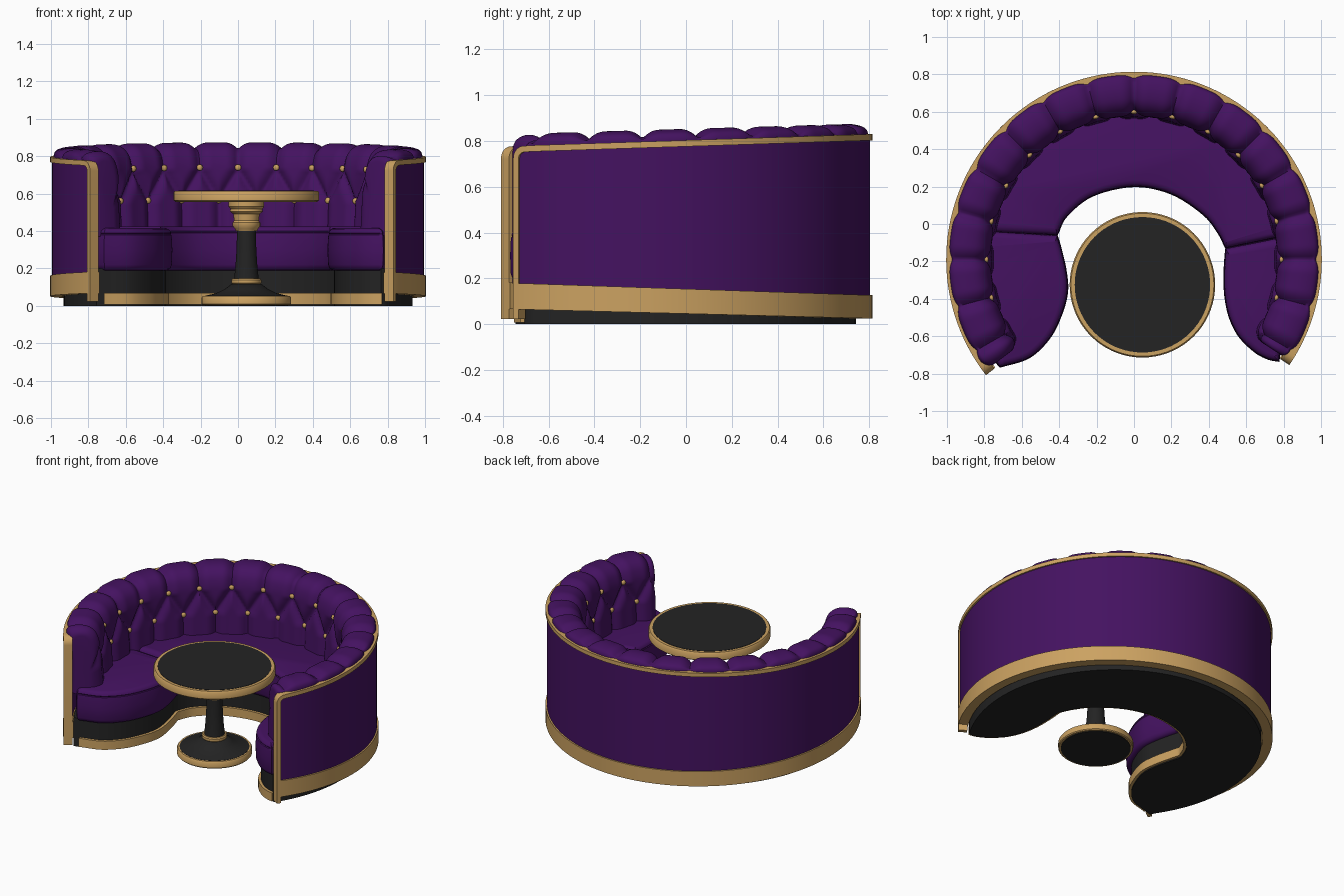
import bpy, bmesh, math
from mathutils import Vector

if "Cube" in bpy.data.objects:
    bpy.data.objects.remove(bpy.data.objects["Cube"])

CY = -0.19                     # centre of the round shell
A_R, A_L = -34.2, 218.0        # end angles of the shell (degrees)


def material(name, rgb):
    m = bpy.data.materials.new(name)
    m.diffuse_color = (*rgb, 1)
    m.use_nodes = True
    m.node_tree.nodes["Principled BSDF"].inputs["Base Color"].default_value = m.diffuse_color
    return m


PURPLE = material("purple velvet", (0.058, 0.006, 0.118))
GOLD = material("gold", (0.60, 0.36, 0.12))
BLACK = material("black", (0.017, 0.017, 0.017))


def sweep(name, rings, mat, cyclic=False, sharp=38):
    """Skin a list of closed rings into a solid."""
    bm = bmesh.new()
    vs = [[bm.verts.new(p) for p in ring] for ring in rings]
    n = len(rings[0])
    for i in range(len(vs) if cyclic else len(vs) - 1):
        a, b = vs[i], vs[(i + 1) % len(vs)]
        for j in range(n):
            k = (j + 1) % n
            bm.faces.new((a[j], a[k], b[k], b[j]))
    if not cyclic:
        bm.faces.new(vs[0])
        bm.faces.new(vs[-1][::-1])
    bmesh.ops.remove_doubles(bm, verts=bm.verts, dist=1e-5)
    bmesh.ops.recalc_face_normals(bm, faces=bm.faces)
    for f in bm.faces:
        f.smooth = True
    for e in bm.edges:
        if e.calc_face_angle(0) > math.radians(sharp):
            e.smooth = False
    me = bpy.data.meshes.new(name)
    bm.to_mesh(me)
    bm.free()
    me.materials.append(mat)
    ob = bpy.data.objects.new(name, me)
    bpy.context.collection.objects.link(ob)
    return ob


def polar(r, deg, z):
    a = math.radians(deg)
    return (r * math.cos(a), CY + r * math.sin(a), z)


def angles(a, b, n):
    return [a + (b - a) * i / n for i in range(n + 1)]


def spline(pts, n=6):
    """Catmull-Rom curve through 2D points."""
    p = [Vector(q) for q in pts]
    p = [2 * p[0] - p[1]] + p + [2 * p[-1] - p[-2]]
    out = []
    for i in range(1, len(p) - 2):
        a, b, c, d = p[i - 1:i + 3]
        for k in range(n):
            t = k / n
            out.append(0.5 * (2 * b + (c - a) * t + (2 * a - 5 * b + 4 * c - d) * t * t
                              + (3 * b - a - 3 * c + d) * t ** 3))
    return out + [p[-2]]


def inset(outline, d):
    """Move a closed outline inward by d."""
    n = len(outline)
    area = sum(outline[i - 1].cross(outline[i]) for i in range(n))
    s = 1 if area > 0 else -1
    nrm = []
    for i in range(n):
        t = (outline[(i + 1) % n] - outline[i - 1]).normalized()
        nrm.append(Vector((-t.y, t.x)) * s)
    for _ in range(2):
        nrm = [(nrm[i - 1] + nrm[i] * 2 + nrm[(i + 1) % n]).normalized() for i in range(n)]
    return [p + q * d for p, q in zip(outline, nrm)]


def slab(name, outline, levels, mat):
    return sweep(name, [[(p.x, p.y, z) for p in inset(outline, d)] for z, d in levels], mat)


def arc2(r, a, b, n):
    return [Vector(polar(r, t, 0)[:2]) for t in angles(a, b, n)]


# ---- seat: three cushions following the plan curve -------------------------
left = spline([(-.41, -.06), (-.385, -.15), (-.363, -.25), (-.355, -.36), (-.385, -.48),
               (-.45, -.61), (-.56, -.715), (-.715, -.765)])
mid = spline([(-.41, -.06), (-.36, .04), (-.22, .15), (0, .2), (.2, .16), (.37, .05),
              (.45, -.05), (.49, -.13)])
right = spline([(.49, -.13), (.482, -.25), (.485, -.38), (.51, -.5), (.56, -.6),
                (.64, -.68), (.71, -.72), (.775, -.735)])


def puffy(top):
    return [(.19, .025), (.2, .008), (.22, 0), (.3, -.003), (top - .05, 0), (top - .036, .002),
            (top - .032, .007), (top - .026, .003), (top - .014, .008), (top - .005, .018), (top, .034)]


slab("left_seat_cushion", left + arc2(.92, 217.5, 170, 16), puffy(.415), PURPLE)
slab("middle_seat_cushion", mid + arc2(.86, 9, 170, 50), puffy(.425), PURPLE)
slab("right_seat_cushion", right + arc2(.93, -33, 9, 16), puffy(.415), PURPLE)

# ---- black plinth and its gold foot strip ----------------------------------
inner = left[::-1] + mid[1:] + right[1:]
plan = inner + arc2(.965, -33.3, 217.3, 90)
slab("plinth", plan, [(0, .032), (.2, .032)], BLACK)
n = len(inner)
front_o, front_i = inset(plan, .014)[:n], inset(plan, .05)[:n]
sweep("gold_foot_strip", [[(o.x, o.y, .008), (o.x, o.y, .068), (i.x, i.y, .068), (i.x, i.y, .008)]
                          for o, i in zip(front_o, front_i)], GOLD)

# ---- outer shell, gold base band --------------------------------------------


def y_at(a):
    return CY + math.sin(math.radians(a))


def top_z(a):
    return .803 + .033 * y_at(a)


def ring_wall(name, r0, r1, lo, hi, mat, a0, a1):
    rings = [[polar(r0, a, lo(a)), polar(r1, a, lo(a)), polar(r1, a, hi(a)), polar(r0, a, hi(a))]
             for a in angles(a0, a1, 128)]
    return sweep(name, rings, mat)


ring_wall("shell", .945, .994, lambda a: .1, lambda a: top_z(a) - .02, PURPLE, A_R + 1.2, A_L - 1.2)
ring_wall("gold_base_band", .94, 1.004, lambda a: .046 - .026 * y_at(a),
          lambda a: .154 - .034 * y_at(a), GOLD, A_R + .1, A_L - .1)

# ---- gold trim: up one end, along the top, down the other end ---------------
R, W = .055, .027              # corner radius and strip width


def trim_end(edge, s):
    """Outer and inner (angle, z) pairs up one end; s = direction to the middle."""
    cz = top_z(edge) - R
    pairs = [((edge, .022), (edge + s * math.degrees(W), .022))]
    for t in angles(0, math.pi / 2, 8):
        def at(r):
            return (edge + s * math.degrees(R - r * math.cos(t)), cz + r * math.sin(t))
        pairs.append((at(R), at(R - W)))
    return pairs


path = trim_end(A_R, 1)
path += [((a, top_z(a)), (a, top_z(a) - W)) for a in angles(A_R + 5, A_L - 5, 120)]
path += trim_end(A_L, -1)[::-1]
sweep("gold_trim", [[polar(1.004, *o), polar(.947, *o), polar(.947, *i), polar(1.004, *i)]
                    for o, i in path], GOLD)

# ---- tufted back cushion ------------------------------------------------------
prof = spline([(.985, .785), (.987, .835), (.965, .862), (.905, .874), (.84, .864), (.795, .828),
               (.772, .77), (.765, .7), (.762, .6), (.757, .5), (.75, .37)], 5)
Z_UP, Z_LOW, STEP = .73, .565, 15


def crease_distance(a, r, z):
    """Distance from a surface point to the nearest tuft seam."""
    u = (a - 90) / STEP
    w = math.radians(STEP) * .78
    f = 0 if (z >= Z_UP or r > .85) else min(1, (Z_UP - z) / (Z_UP - Z_LOW))
    d = min(abs(v - round(v)) for v in (u + f / 2, u - f / 2)) * w
    return d * (.85 if 0 < f < 1 else 1)


def cushion_ring(a):
    y = y_at(a)
    drop = -.027 * (.81 - y)
    e = min(a - (A_R + 1.2), (A_L - 1.2) - a)          # degrees from the end
    k = math.sqrt(max(0, 1 - (1 - min(e / 5, 1)) ** 2))
    ring = []
    for i, p in enumerate(prof):
        t = (prof[min(i + 1, len(prof) - 1)] - prof[max(i - 1, 0)]).normalized()
        nx, nz = t.y, -t.x                              # inward normal of the profile
        nx, nz = (nx, nz) if nx * (.88 - p.x) + nz * (.6 - p.y) > 0 else (-nx, -nz)
        d = min(crease_distance(a, p.x, p.y) / .065, 1)
        depth = .036 * (1 - d) ** 2.2 * min(1, .25 + i / 14)
        r, z = p.x + nx * depth, p.y + nz * depth
        z += drop * max(0, min(1, (z - .4) / .4)) - .055 * (1 - k) * max(0, (z - .37) / .5)
        ring.append(polar(.88 + (r - .88) * (.5 + .5 * k), a, z))
    rb = .88 + .08 * (.5 + .5 * k)
    return ring + [polar(rb, a, .37), polar(rb, a, .6)]


cush_angles = sorted(set(angles(A_R + 1.2, A_L - 1.2, 330)
                         + [A_R + 1.3, A_R + 1.55, A_L - 1.3, A_L - 1.55]))
sweep("tufted_back_cushion", [cushion_ring(a) for a in cush_angles], PURPLE, sharp=60)

# ---- gold buttons ---------------------------------------------------------------


def button(name, a, z):
    bm = bmesh.new()
    bmesh.ops.create_uvsphere(bm, u_segments=12, v_segments=8, radius=.017)
    for f in bm.faces:
        f.smooth = True
    me = bpy.data.meshes.new(name)
    bm.to_mesh(me)
    bm.free()
    me.materials.append(GOLD)
    ob = bpy.data.objects.new(name, me)
    ob.location = polar(.789, a, z - .027 * (.81 - y_at(a)) * (z - .4) / .4)
    ob.rotation_euler = (0, 0, math.radians(a))
    ob.scale = (.7, 1, 1)
    bpy.context.collection.objects.link(ob)


for k in range(-7, 8):
    button("upper_button", 90 + STEP * k, Z_UP + .01)
for k in range(-8, 8):
    button("lower_button", 90 + STEP * (k + .5), Z_LOW)

# ---- pedestal table ---------------------------------------------------------------


def lathe(name, profile, mat):
    rings = [[(.045 + r * math.cos(a), -.325 + r * math.sin(a), z) for r, z in profile]
             for a in (math.tau * i / 72 for i in range(72))]
    return sweep(name, rings, mat, cyclic=True)


lathe("table_rim", [(.355, .556), (.378, .556), (.389, .564), (.389, .606), (.382, .615), (.355, .615)], GOLD)
lathe("table_top", [(0, .56), (.362, .56), (.362, .617), (0, .617)], BLACK)
lathe("table_collar", [(0, .562), (.095, .562), (.095, .53), (.085, .518), (.088, .505), (.07, .49),
                       (.066, .455), (.074, .445), (.074, .428), (.062, .412), (.056, .4), (0, .4)], GOLD)
lathe("table_column", [(0, .41), (.05, .41), (.053, .3), (.058, .22), (.066, .14), (0, .14)], BLACK)
lathe("column_ring", [(0, .145), (.074, .145), (.08, .138), (.08, .122), (.074, .115), (0, .115)], GOLD)
lathe("table_foot", [(0, .118), (.078, .118), (.115, .09), (.16, .068), (.222, .053), (.222, 0), (0, 0)], BLACK)
lathe("table_foot_rim", [(.215, .004), (.234, .004), (.239, .01), (.239, .044), (.233, .052), (.215, .052)], GOLD)
